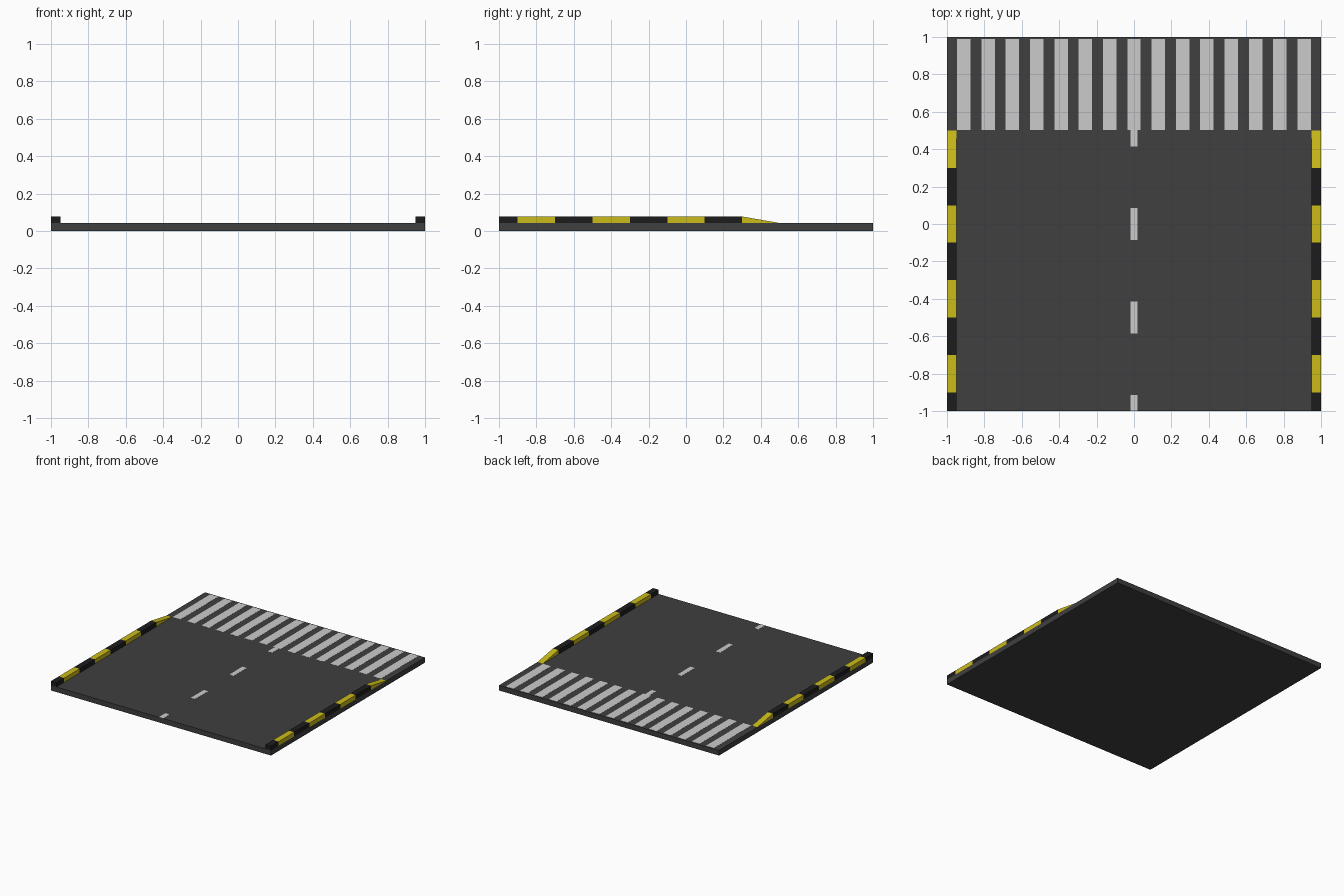
import bpy

if "Cube" in bpy.data.objects:
    bpy.data.objects.remove(bpy.data.objects["Cube"])

ROAD_TOP, KERB_TOP = 0.042, 0.077
PAINT_TOP = ROAD_TOP + 0.001


def material(name, rgb):
    m = bpy.data.materials.new(name)
    m.diffuse_color = (*rgb, 1)
    m.use_nodes = True
    m.node_tree.nodes["Principled BSDF"].inputs["Base Color"].default_value = m.diffuse_color
    return m


asphalt = material("asphalt", (0.05, 0.05, 0.05))
white = material("white_paint", (0.75, 0.72, 0.75))
black = material("black_paint", (0.012, 0.012, 0.012))
yellow = material("yellow_paint", (0.60, 0.50, 0.01))


def block(name, x, y, z, mat, end_z=None):
    """Box between ranges; end_z lowers the top at the far y end into a ramp."""
    (x0, x1), (y0, y1), (z0, z1) = x, y, z
    if end_z is None:
        end_z = z1
    verts = [(x0, y0, z0), (x1, y0, z0), (x1, y1, z0), (x0, y1, z0),
             (x0, y0, z1), (x1, y0, z1), (x1, y1, end_z), (x0, y1, end_z)]
    faces = [(3, 2, 1, 0), (4, 5, 6, 7), (0, 1, 5, 4),
             (1, 2, 6, 5), (2, 3, 7, 6), (3, 0, 4, 7)]
    mesh = bpy.data.meshes.new(name)
    mesh.from_pydata(verts, [], faces)
    mesh.materials.append(mat)
    ob = bpy.data.objects.new(name, mesh)
    bpy.context.collection.objects.link(ob)
    return ob


# Road slab
block("road_slab", (-1, 1), (-1, 1), (0, ROAD_TOP), asphalt)

# Crosswalk stripes
for i in range(15):
    cx = (i - 7) * 0.13
    block(f"crosswalk_stripe_{i + 1}", (cx - 0.036, cx + 0.036),
          (0.503, 0.99), (ROAD_TOP, PAINT_TOP), white)

# Centre line dashes, clipped by the slab edge and the crosswalk
for i in range(4):
    cy = -1 + i * 0.5
    block(f"lane_dash_{i + 1}", (-0.02, 0.02),
          (max(-1, cy - 0.085), min(0.503, cy + 0.085)),
          (ROAD_TOP, PAINT_TOP), white)

# Striped kerbs, last piece ramps down to the road
cuts = [-1, -0.9, -0.7, -0.5, -0.3, -0.1, 0.1, 0.3, 0.5]
for side, x in (("left", (-1, -0.95)), ("right", (0.95, 1))):
    for i, y in enumerate(zip(cuts, cuts[1:])):
        last = i == len(cuts) - 2
        block(f"{side}_kerb_{'ramp' if last else i + 1}", x, y,
              (ROAD_TOP, KERB_TOP), yellow if i % 2 else black,
              ROAD_TOP + 0.0005 if last else None)
